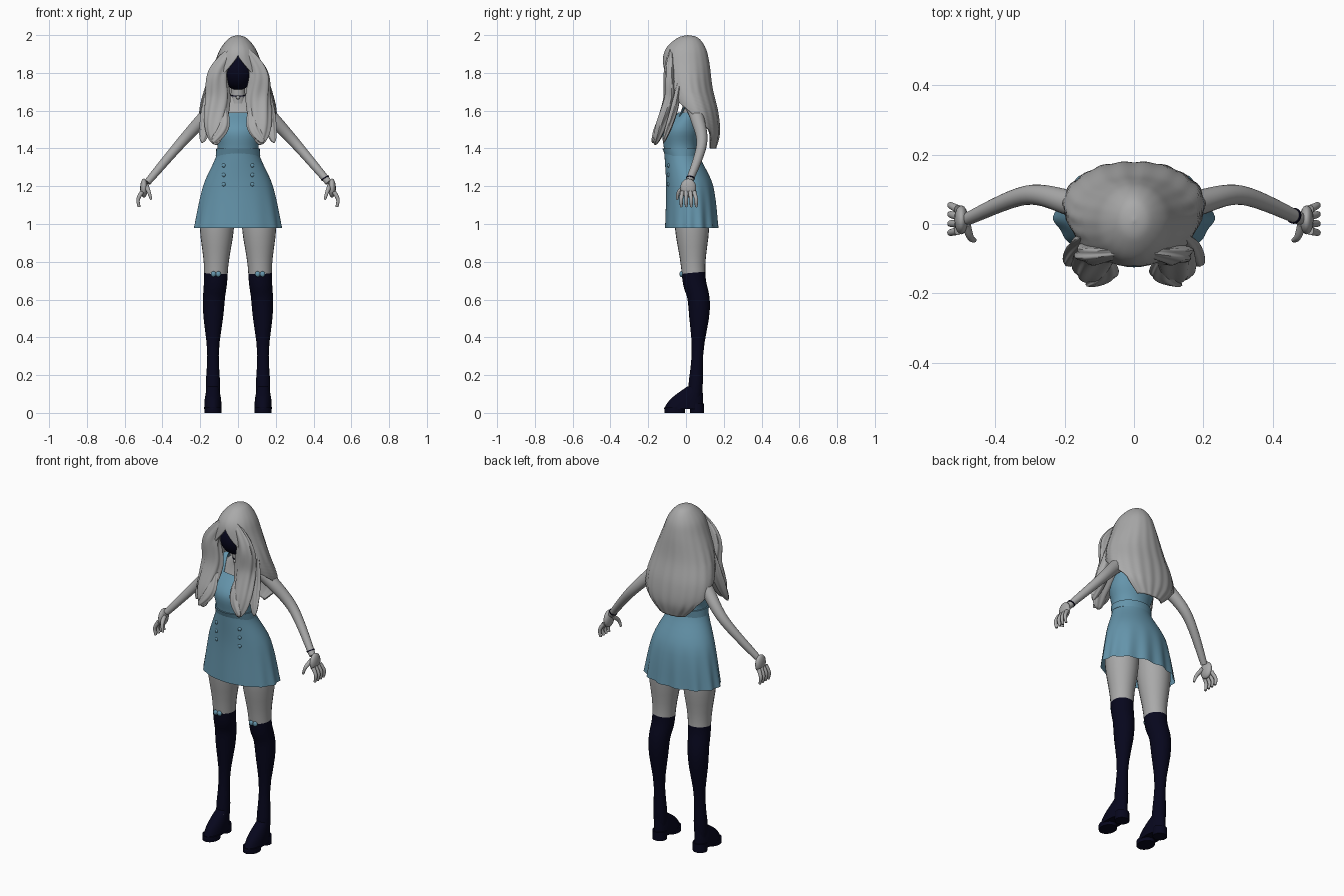
import bpy
import bmesh
import math
from mathutils import Vector

if "Cube" in bpy.data.objects:
    bpy.data.objects.remove(bpy.data.objects["Cube"], do_unlink=True)

made = []
SIDES = {"left": 1, "right": -1}
AXIS_X, AXIS_Y = Vector((1, 0, 0)), Vector((0, 1, 0))


def material(name, *rgb):
    mat = bpy.data.materials.new(name)
    mat.use_nodes = True
    mat.diffuse_color = (*rgb, 1)
    shader = next(node for node in mat.node_tree.nodes if node.type == 'BSDF_PRINCIPLED')
    shader.inputs["Base Color"].default_value = mat.diffuse_color
    return mat


GREY = material("mid_grey", .4, .4, .4)
BLUE = material("dress_blue", .13, .3, .41)
NAVY = material("dark_navy", .002, .002, .012)


def finish(name, bm, *mats):
    bmesh.ops.remove_doubles(bm, verts=bm.verts, dist=.00001)
    bmesh.ops.recalc_face_normals(bm, faces=bm.faces)
    mesh = bpy.data.meshes.new(name)
    bm.to_mesh(mesh)
    bm.free()
    for mat in mats:
        mesh.materials.append(mat)
    part = bpy.data.objects.new(name, mesh)
    bpy.context.collection.objects.link(part)
    made.append(part)
    return part


def spline(points, steps):
    """Smooth curve through points of any dimension."""
    points = [Vector(p) for p in points]
    padded = [points[0], *points, points[-1]]
    curve = []
    for before, start, end, after in zip(padded, padded[1:], padded[2:], padded[3:]):
        pull_in, pull_out = (end - before) / 2, (after - start) / 2
        for step in range(steps):
            t = step / steps
            ease = t * t * (3 - 2 * t)
            curve.append(start.lerp(end, ease) + pull_in * t * (1 - t) ** 2
                         - pull_out * t * t * (1 - t))
    return curve + [points[-1]]


def skin(bm, rings, caps):
    """Join rings of points into a surface."""
    rows = [[bm.verts.new(co) for co in ring] for ring in rings]
    for low, high in zip(rows, rows[1:]):
        for a, b, c, d in zip(low, low[1:], high[1:], high):
            bm.faces.new((a, b, c, d))
    if caps:
        bm.faces.new(rows[0][:-1])
        bm.faces.new(rows[-1][:-1])


def loft(name, profile, mat, x=0, segs=32, caps=True, gap=lambda z: 0, ripple=lambda angle, z: 1):
    """Level ellipses of (y, z, half width, half depth); angles run from the front."""
    rings = []
    for y, z, width, depth in spline(profile, 6):
        ring = []
        for k in range(segs + 1):
            angle = gap(z) + 2 * (math.pi - gap(z)) * k / segs
            size = ripple(angle, z)
            ring.append((x + size * width * math.sin(angle), y - size * depth * math.cos(angle), z))
        rings.append(ring)
    bm = bmesh.new()
    skin(bm, rings, caps)
    return finish(name, bm, mat)


def tube(name, path, radius, *mats, side=1, segs=24, depth=1, axis=AXIS_Y, ripple=lambda angle, z: 1):
    """Round sweep; radius is a rule of the fraction along the path."""
    curve = spline([(side * x, y, z) for x, y, z in path], 8)
    last = len(curve) - 1
    rings = []
    for i, centre in enumerate(curve):
        along = curve[min(i + 1, last)] - curve[max(i - 1, 0)]
        across = axis.cross(along).normalized()
        deep = along.cross(across).normalized() * depth
        ring = []
        for k in range(segs + 1):
            angle = math.tau * k / segs
            size = radius(i / last) * ripple(angle, centre.z)
            ring.append(centre + size * (across * math.cos(angle) + deep * math.sin(angle)))
        rings.append(ring)
    bm = bmesh.new()
    skin(bm, rings, True)
    return finish(name, bm, *mats)


def ball(name, centre, size, mat, segs=16):
    bm = bmesh.new()
    bmesh.ops.create_uvsphere(bm, u_segments=segs, v_segments=segs, radius=1)
    bmesh.ops.scale(bm, vec=size, verts=bm.verts)
    bmesh.ops.translate(bm, vec=centre, verts=bm.verts)
    return finish(name, bm, mat)


def taper(start, end):
    return lambda u: start + (end - start) * u


def swell(width):
    return lambda u: width * (.1 + .9 * math.sin(math.pi * u) ** .7)


# Head, neck and torso
ball("face", (0, -.01, 1.81), (.09, .095, .1), NAVY, 24)
tube("neck", [(0, .02, 1.64), (0, .01, 1.78)], taper(.04, .036), GREY)
tube("choker", [(0, .017, 1.68), (0, .016, 1.686)], taper(.041, .04), NAVY)
ball("pendant", (0, -.03, 1.67), (.01, .006, .01), GREY)
loft("torso", [(-.02, 1.45, .1, .07), (.025, 1.6, .12, .05), (.03, 1.68, .05, .04)], GREY)


# Dress: flared skirt with folds deepest at the back, fitted bodice
def folds(angle, z):
    drop = min(max((1.22 - z) * 4, 0), 1)
    return 1 + drop * (.025 - .02 * math.cos(angle)) * math.cos(13 * angle)


loft("dress", [(.03, .98, .23, .14), (.02, 1.2, .185, .125), (-.025, 1.38, .11, .09),
               (-.02, 1.5, .13, .1), (.02, 1.59, .12, .06)],
     BLUE, segs=104, caps=False, ripple=folds)
loft("waistband", [(-.02, 1.36, .118, .09), (-.025, 1.4, .115, .1)], BLUE)

for name, side in SIDES.items():
    tube(name + "_strap", [(.085, -.035, 1.57), (.1, .035, 1.67), (.09, .08, 1.57)],
         taper(.005, .005), BLUE, side=side, depth=3, axis=AXIS_X)
    for level, z in zip(("top", "middle", "bottom"), (1.31, 1.26, 1.21)):
        ball(f"{name}_{level}_button", (side * .075, -.092, z), (.011, .008, .011), BLUE)

    # Legs: stockings reach above the knee
    leg = tube(name + "_leg", [(.11, .03, 1.1), (.117, .04, .74), (.13, .07, .55), (.133, .047, .08)],
               lambda u: .091 - .064 * u, GREY, NAVY, side=side)
    for vert in leg.data.vertices:
        fall = (1.1 - vert.co.z) / 1.02
        core = Vector((side * (.11 + .024 * min(fall * 1.8, 1)), .05, vert.co.z))
        vert.co += (vert.co - core).normalized() * .008 * math.sin(14.5 * fall)
    for face in leg.data.polygons:
        face.material_index = int(face.center.z < .74)
    for part, offset in (("outer", .013), ("inner", -.013)):
        ball(f"{name}_knee_bow_{part}_loop", (side * .117 + offset, -.025, .735),
             (.014, .01, .015), BLUE)

    # Shoes: rounded upper over a separate sole and heel
    foot = side * .133
    loft(name + "_shoe", [(-.013, .02, .046, .105), (.005, .075, .043, .085), (.047, .14, .03, .04)],
         NAVY, foot)
    loft(name + "_sole", [(-.06, z, .045, .055) for z in (0, .03)], NAVY, foot)
    loft(name + "_heel", [(.058, z, .04, .038) for z in (0, .05)], NAVY, foot)
    ball(name + "_shoe_buckle", (side * .11, .013, .12), (.008, .006, .008), GREY)

    # Arms and hands
    tube(name + "_arm", [(.1, .04, 1.63), (.18, .06, 1.56), (.31, .083, 1.42), (.48, .015, 1.22)],
         taper(.047, .018), GREY, side=side)
    ball(name + "_palm", (side * .498, .012, 1.19), (.02, .042, .05), GREY)
    for i, finger in enumerate(("index", "middle", "ring", "little")):
        y = .021 * i - .02
        fan = y * 1.25
        tube(f"{name}_{finger}_finger", [(.508, y, 1.17), (.529, fan, 1.13), (.523, fan, 1.09)],
             taper(.012, .007), GREY, side=side)
    tube(name + "_thumb", [(.485, 0, 1.2), (.472, -.038, 1.17), (.46, -.047, 1.13)],
         taper(.014, .006), GREY, side=side)
tube("left_bracelet", [(.46, .024, 1.245), (.463, .023, 1.24)], taper(.023, .023), NAVY)


# Hair: a shell that opens around the face, then hangs behind the shoulders
def opening(z):
    face_window = min(max((1.89 - z) * 6, 0), .6)
    return min(face_window + max(1.7 - z, 0) * 7, 2.1)


def grooves(angle, z):
    low = 2 - z
    return 1 + .03 * low * math.cos(19 * angle) + .02 * low * math.cos(7 * angle)


hair = loft("back_hair", [(.01, 2, 0, 0), (.01, 1.985, .045, .055), (0, 1.93, .092, .105),
                          (0, 1.85, .125, .125), (.01, 1.72, .175, .132), (.05, 1.59, .204, .122),
                          (.08, 1.48, .185, .1), (.1, 1.4, .1, .06)],
            GREY, segs=96, caps=False, gap=opening, ripple=grooves)
thickness = hair.modifiers.new("thickness", 'SOLIDIFY')
thickness.thickness = .008


# Front locks that sweep past the face and curl on the chest
def strands(angle, z):
    return 1 + .1 * math.cos(6 * angle + 12 * z)


LOCKS = {
    "front_lock": (.062, [(.03, -.08, 1.93), (.107, -.088, 1.8), (.107, -.085, 1.66),
                          (.122, -.135, 1.51), (.115, -.165, 1.42)]),
    "outer_curl": (.036, [(.13, -.03, 1.78), (.155, -.065, 1.6), (.19, -.12, 1.43)]),
    "inner_curl": (.03, [(.085, -.09, 1.65), (.078, -.145, 1.52), (.135, -.178, 1.43)]),
}
for name, side in SIDES.items():
    for lock, (width, path) in LOCKS.items():
        tube(f"{name}_{lock}", path, swell(width), GREY, side=side, segs=36, depth=.55, ripple=strands)

# Smooth shading with crisp edges kept
bpy.ops.object.select_all(action='DESELECT')
for part in made:
    part.select_set(True)
bpy.context.view_layer.objects.active = made[0]
bpy.ops.object.shade_smooth_by_angle(angle=math.radians(50))
